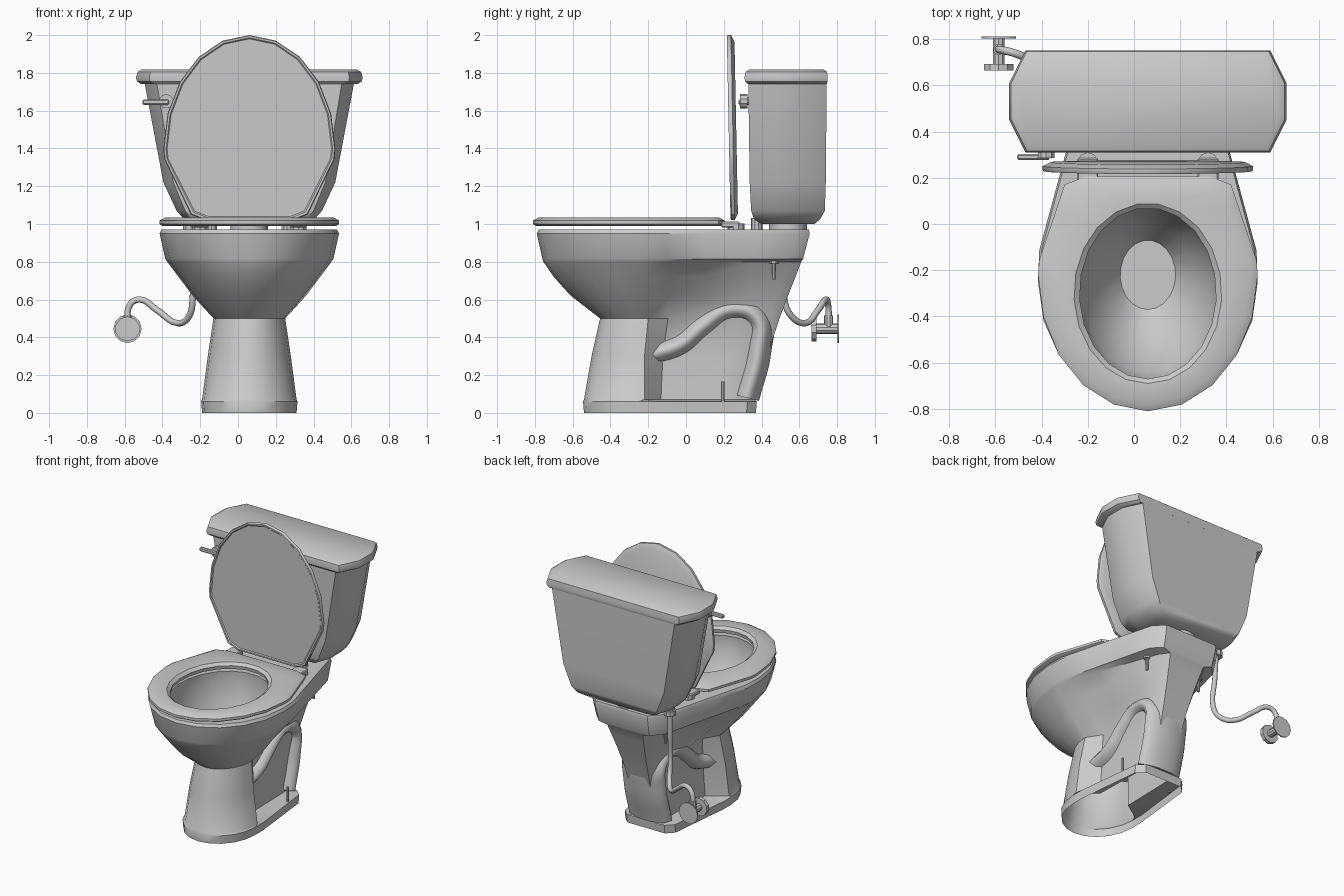
import bpy, bmesh, math
from mathutils import Vector

if "Cube" in bpy.data.objects:
    bpy.data.objects.remove(bpy.data.objects["Cube"])

CX = 0.06  # symmetry plane of the fixture


def smooth(ob, angle=35):
    bpy.ops.object.select_all(action='DESELECT')
    ob.select_set(True)
    bpy.context.view_layer.objects.active = ob
    bpy.ops.object.shade_smooth_by_angle(angle=math.radians(angle))


def loft(name, rings, cap0=False, cap1=False, closed=False, angle=35):
    bm = bmesh.new()
    vs = [[bm.verts.new(p) for p in r] for r in rings]
    n = len(vs[0])
    pairs = list(zip(vs, vs[1:])) + ([(vs[-1], vs[0])] if closed else [])
    for a, b in pairs:
        for i in range(n):
            j = (i + 1) % n
            bm.faces.new((a[i], a[j], b[j], b[i]))
    if cap0:
        bm.faces.new(vs[0][::-1])
    if cap1:
        bm.faces.new(vs[-1])
    bmesh.ops.recalc_face_normals(bm, faces=bm.faces)
    me = bpy.data.meshes.new(name)
    bm.to_mesh(me)
    bm.free()
    ob = bpy.data.objects.new(name, me)
    bpy.context.collection.objects.link(ob)
    smooth(ob, angle)
    return ob


def outline(yf, ym, yb, wf, wm, wb):
    """21-point egg: elliptical front, sides tapering from wm to wb at the back."""
    half = [(wf * math.sin(math.radians(18 * i)),
             ym - (ym - yf) * math.cos(math.radians(18 * i))) for i in range(6)]
    for t in (.15, .4, .7, .92):
        half.append((wm + (wb - wm) * (t - .15) / .77, ym + t * (yb - ym)))
    half.append((wb * .75, yb))
    return half + [(-x, y) for x, y in half[:0:-1]]


def flat(pts, z):
    return [(CX + x, y, z) for x, y in pts]


def ellipse(yc, w, h, z, slope=0):
    out = []
    for i in range(21):
        a = 2 * math.pi * i / 21
        dy = -h * math.cos(a)
        out.append((CX + w * math.sin(a), yc + dy, z + slope * dy))
    return out


def cyl(name, loc, r, depth, axis='Z', sides=10):
    rot = {'Z': (0, 0, 0), 'Y': (math.pi / 2, 0, 0), 'X': (0, math.pi / 2, 0)}[axis]
    bpy.ops.mesh.primitive_cylinder_add(vertices=sides, radius=r, depth=depth,
                                        location=loc, rotation=rot)
    ob = bpy.context.object
    ob.name = name
    smooth(ob)
    return ob


def box(name, loc, size, bevel=.006):
    bpy.ops.mesh.primitive_cube_add(size=1, location=loc)
    ob = bpy.context.object
    ob.name = name
    ob.scale = size
    bpy.ops.object.transform_apply(location=False, rotation=False)
    ob.modifiers.new("bevel", 'BEVEL').width = bevel
    return ob


def tube(name, pts, r, xscale=1, x0=0):
    cu = bpy.data.curves.new(name, 'CURVE')
    cu.dimensions = '3D'
    cu.bevel_depth, cu.bevel_resolution, cu.resolution_u = r, 3, 5
    cu.use_fill_caps = True
    sp = cu.splines.new('BEZIER')
    sp.bezier_points.add(len(pts) - 1)
    for bp, p in zip(sp.bezier_points, pts):
        bp.co = p
        bp.handle_left_type = bp.handle_right_type = 'AUTO'
    ob = bpy.data.objects.new(name, cu)
    ob.location.x, ob.scale.x = x0, xscale
    bpy.context.collection.objects.link(ob)
    return ob


# Pedestal and bowl: z, then outline parameters
levels = [
    (0.00, -.54, -.25, .37, .25, .25, .20),
    (0.06, -.545, -.25, .375, .255, .255, .20),
    (0.072, -.54, -.22, .365, .25, .12, .11),
    (0.30, -.50, -.22, .43, .22, .11, .11),
    (0.50, -.455, -.20, .495, .19, .125, .13),
    (0.62, -.61, -.20, .54, .30, .23, .15),
    (0.72, -.70, -.21, .58, .375, .33, .17),
    (0.80, -.755, -.22, .61, .435, .42, .19),
    (0.815, -.76, -.23, .62, .445, .435, .27),
    (0.95, -.79, -.25, .655, .475, .47, .28),
    (0.97, -.78, -.25, .65, .465, .46, .275),
]
rings = [flat(outline(*lv[1:]), lv[0]) for lv in levels]
rings += [ellipse(-.30, .31, .38, .97), ellipse(-.30, .315, .385, .90),
          ellipse(-.29, .28, .35, .76), ellipse(-.26, .20, .26, .60),
          ellipse(-.22, .12, .15, .48)]
loft("bowl_and_pedestal", rings, cap1=True)

# Trapway bulging from both sides of the pedestal
tube("trapway", [(0, y, z) for y, z in
     [(-.18, .31), (-.03, .36), (.09, .46), (.24, .55), (.38, .50), (.385, .34), (.32, .08)]],
     .072, xscale=2.4, x0=CX)

# Seat ring
so = lambda d: outline(-.81 + d, -.22, .205 - d, .475 - d, .47 - d, .36 - d)
loft("seat", [flat(so(.015), .99), flat(so(0), 1.0), flat(so(0), 1.018), flat(so(.03), 1.035),
              ellipse(-.30, .32, .39, 1.033), ellipse(-.30, .296, .37, 1.015),
              ellipse(-.30, .30, .375, .99)], closed=True)


# Raised lid
def lid_ring(d, y):
    pts = outline(-2.0 + d, -1.4, -1.02 - d, .455 - d, .45 - d, .31 - d)
    return [(CX + x, y - .02 * (-v - 1.5), -v) for x, v in pts]


loft("lid", [lid_ring(.02, .232), lid_ring(.014, .226), lid_ring(.004, .226), lid_ring(0, .232),
             lid_ring(0, .248), lid_ring(.035, .266)], cap0=True, cap1=True)


# Tank body and tank cover share an elongated octagon
def octagon(w, y0, y1, z):
    d, c = y1 - y0, .07 * w / .6
    half = [(w - c, y0), (w, y0 + .32 * d), (w, y0 + .68 * d), (w - c, y1)]
    return flat(half + [(-x, y) for x, y in half[::-1]], z)


loft("tank", [octagon(*a) for a in [
    (.25, .40, .68, 1.0), (.345, .36, .71, 1.025), (.385, .345, .735, 1.07), (.455, .337, .74, 1.22),
    (.555, .33, .745, 1.75)]], cap0=True, cap1=True, angle=50)
loft("tank_cover", [octagon(*a) for a in [
    (.575, .325, .745, 1.742), (.595, .312, .75, 1.755), (.60, .31, .75, 1.775),
    (.592, .315, .747, 1.805), (.57, .335, .73, 1.818)]], cap0=True, cap1=True)
cyl("tank_gasket", (CX, .54, .985), .10, .05, sides=16)

# Hinges, tank feet, shelf bolts and floor bolts on both sides
for s, side in ((-1, "left"), (1, "right")):
    box(f"hinge_{side}", (CX + s * .26, .235, .997), (.09, .10, .03))
    cyl(f"hinge_cap_{side}", (CX + s * .26, .265, .985), .045, .035)
    cyl(f"tank_foot_{side}", (CX + s * .2, .375, .998), .03, .065)
    cyl(f"shelf_bolt_{side}", (CX + s * .22, .465, .76), .009, .11, sides=8)
    cyl(f"shelf_nut_{side}", (CX + s * .22, .465, .80), .024, .02, sides=6)
    cyl(f"floor_bolt_{side}", (CX + s * .2, .195, .11), .009, .11, sides=8)

# Flush handle
cyl("handle_pivot", (-.38, .305, 1.65), .038, .04, 'Y')
cyl("handle_stem", (-.38, .325, 1.65), .02, .06, 'Y')
box("flush_lever", (-.435, .29, 1.645), (.14, .025, .028))

# Water supply pipe with its tank nut
tube("supply_pipe", [(-.25, .54, 1.02), (-.245, .53, .80), (-.24, .52, .60), (-.26, .56, .51),
     (-.32, .63, .475), (-.43, .70, .545), (-.52, .74, .60), (-.57, .752, .575), (-.585, .755, .46)], .017)
cyl("supply_nut", (-.25, .54, .985), .042, .035)
cyl("supply_neck", (-.25, .54, 1.02), .03, .08)

# Shut-off valve
vx, vz = -.585, .445
cyl("valve_body", (vx, .745, vz), .027, .13, 'Y')
cyl("valve_outlet", (vx, .755, vz + .04), .024, .06)
cyl("wall_flange", (vx, .806, vz), .075, .008, 'Y', 12)
cyl("valve_knob", (vx, .678, vz), .066, .026, 'Y', 10)
